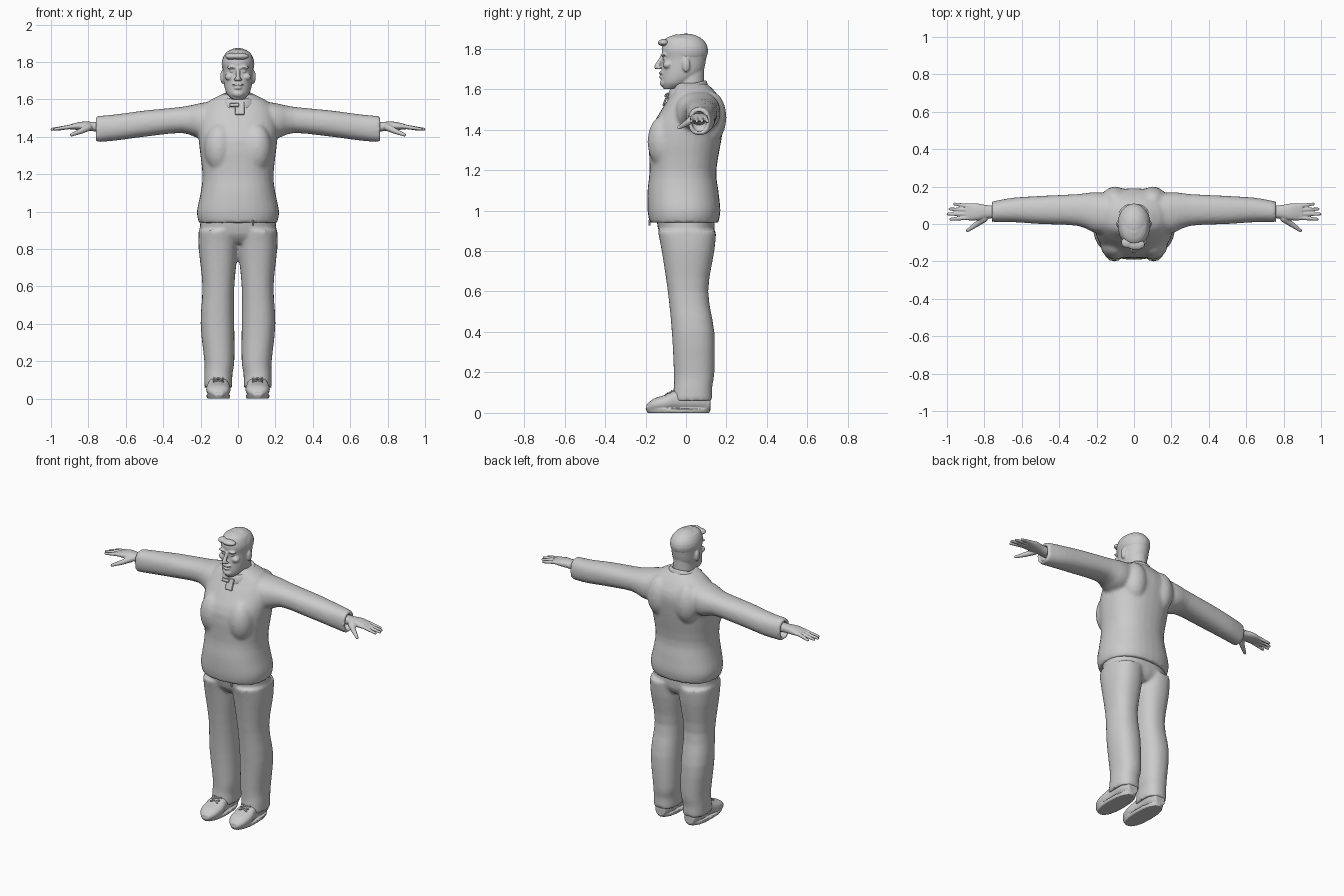
import bpy
import bmesh
import math
from mathutils import Matrix, Vector

start_cube = bpy.data.objects.get("Cube")
if start_cube:
    bpy.data.objects.remove(start_cube, do_unlink=True)

colour = (.6, .6, .6, 1)
grey = bpy.data.materials.new("plain grey")
grey.use_nodes = True
grey.diffuse_color = colour
grey.node_tree.nodes["Principled BSDF"].inputs["Base Color"].default_value = colour


def flowing(rows):
    """Add in-between sections along a smooth curve through the given ones."""
    padded = [rows[0], *rows, rows[-1]]
    result = []
    for before, start, end, after in zip(padded, padded[1:], padded[2:], padded[3:]):
        for t in (0, 1 / 3, 2 / 3):
            result.append([
                a + t / 2 * (b - p + t * (2 * p - 5 * a + 4 * b - q + t * (3 * (a - b) + q - p)))
                for p, a, b, q in zip(before, start, end, after)])
    return result + [list(rows[-1])]


def turned_in(rows, thickness, depth):
    """Fold the first section inwards to make an open cloth edge."""
    pos, low_a, high_a, low_b, high_b = rows[0]
    inner = [low_a + thickness, high_a - thickness, low_b + thickness, high_b - thickness]
    inside = pos + math.copysign(depth, rows[1][0] - pos)
    return [[inside, *inner], [pos, *inner], *rows]


def loft(bm, axis, rows, power=2.3, side=1, edge=0, shear=0, count=32):
    """Skin rounded sections; each row is (position, low, high, low, high)."""
    sections = flowing(rows)
    if edge:
        sections = turned_in(sections, edge, edge * 2)
    rings = []
    for pos, low_a, high_a, low_b, high_b in sections:
        ring = []
        for step in range(count):
            angle = math.tau * step / count
            across, along = math.cos(angle), math.sin(angle)
            across = math.copysign(abs(across) ** (2 / power), across)
            along = math.copysign(abs(along) ** (2 / power), along)
            u = (low_a + high_a + (high_a - low_a) * across) / 2
            v = (low_b + high_b + (high_b - low_b) * along) / 2
            x, y, z = {"x": (pos, u, v), "y": (u, pos, v), "z": (u, v, pos)}[axis]
            ring.append(bm.verts.new((side * x, y, z + shear * y)))
        rings.append(ring)
    for lower, upper in zip(rings, rings[1:]):
        for step in range(count):
            after = (step + 1) % count
            bm.faces.new((lower[step], lower[after], upper[after], upper[step]))
    bm.faces.new(rings[0][::-1])
    bm.faces.new(rings[-1])


def symmetric(rows):
    return [(height, -half, half, front, back) for height, half, front, back in rows]


def blob(bm, centre, radii):
    matrix = Matrix.Translation(centre) @ Matrix.Diagonal((*radii, 1))
    bmesh.ops.create_uvsphere(bm, u_segments=24, v_segments=12, radius=1, matrix=matrix)


def pair(bm, centre, radii):
    """Matching forms on both sides."""
    x, y, z = centre
    for mirrored in (x, -x):
        blob(bm, (mirrored, y, z), radii)


def limb(bm, points, radii):
    """Tapered tube with round joints."""
    points = [Vector(point) for point in points]
    for point, radius in zip(points, radii):
        blob(bm, point, [radius] * 3)
    for start, end, wide, narrow in zip(points, points[1:], radii, radii[1:]):
        turn = (end - start).to_track_quat("Z", "Y").to_matrix().to_4x4()
        bmesh.ops.create_cone(bm, cap_ends=True, segments=16, radius1=wide, radius2=narrow,
                              depth=(end - start).length,
                              matrix=Matrix.Translation((start + end) / 2) @ turn)


def finish(name, bm, voxel=0, smooth=0):
    """Make the object and, where asked, fuse its forms into one soft skin."""
    bmesh.ops.recalc_face_normals(bm, faces=bm.faces)
    mesh = bpy.data.meshes.new(name)
    bm.to_mesh(mesh)
    bm.free()
    mesh.materials.append(grey)
    mesh.shade_smooth()
    ob = bpy.data.objects.new(name, mesh)
    bpy.context.collection.objects.link(ob)
    if voxel:
        fuse = ob.modifiers.new("fuse", "REMESH")
        fuse.mode = "VOXEL"
        fuse.voxel_size = voxel
        fuse.use_smooth_shade = True
        relax = ob.modifiers.new("relax", "SMOOTH")
        relax.factor = .5
        relax.iterations = smooth
    return ob


def plate(name, centre, size, turn=0):
    bm = bmesh.new()
    matrix = Matrix.Translation(centre) @ Matrix.Rotation(turn, 4, "X") @ Matrix.Diagonal((*size, 1))
    bmesh.ops.create_cube(bm, size=1, matrix=matrix)
    ob = finish(name, bm)
    ob.data.shade_flat()
    bevel = ob.modifiers.new("soft edge", "BEVEL")
    bevel.width = min(size) / 4


# Jacket: body, sleeves, chest and shoulder blades
bm = bmesh.new()
loft(bm, "z", symmetric([
    (.94, .21, -.18, .16), (1, .22, -.19, .17), (1.1, .2, -.19, .16), (1.2, .19, -.18, .15),
    (1.38, .21, -.18, .18), (1.5, .21, -.12, .19), (1.58, .17, -.07, .15),
    (1.63, .08, -.05, .1)]), edge=.03)
for side in (1, -1):
    loft(bm, "x", [
        (.76, .01, .12, 1.37, 1.51), (.65, .01, .14, 1.38, 1.52), (.5, 0, .15, 1.4, 1.54),
        (.3, -.01, .16, 1.42, 1.56), (.2, -.05, .17, 1.39, 1.58), (.08, -.05, .15, 1.4, 1.6)],
        side=side, edge=.02)
pair(bm, (.1, -.11, 1.34), (.08, .08, .13))
pair(bm, (.1, .12, 1.46), (.08, .08, .13))
finish("jacket", bm, .01, 6)

# Standing collar, open zip flap and zip pull
bm = bmesh.new()
loft(bm, "z", symmetric([(1.62, .085, -.08, .1), (1.59, .1, -.09, .11), (1.55, .1, -.09, .12)]),
     shear=.25, edge=.015)
finish("collar", bm, .006, 4)
plate("collar_flap", (.01, -.1, 1.55), (.05, .01, .07), -.4)
plate("collar_tab", (-.02, -.1, 1.57), (.05, .01, .02), -.4)
plate("zip_pull", (.08, -.18, .94), (.01, .01, .03))

# Trousers: seat and two loose legs
bm = bmesh.new()
loft(bm, "z", symmetric([(.83, .15, -.09, .11), (.88, .2, -.13, .14), (.98, .2, -.15, .14)]))
for side in (1, -1):
    loft(bm, "z", [
        (.06, .03, .18, -.07, .13), (.13, .03, .18, -.06, .13), (.2, .02, .18, -.06, .14),
        (.4, .02, .2, -.07, .14), (.6, .02, .19, -.09, .11), (.8, 0, .21, -.12, .14),
        (.9, 0, .21, -.14, .15)], side=side, edge=.02)
finish("trousers", bm, .01, 4)

# Head: skull, neck, nose, lips and chin
bm = bmesh.new()
loft(bm, "z", symmetric([
    (1.6, .03, -.11, -.04), (1.63, .06, -.12, .02), (1.68, .075, -.12, .08),
    (1.75, .08, -.115, .1), (1.8, .085, -.12, .1), (1.85, .065, -.1, .07),
    (1.87, .02, -.05, .02)]), power=2.1)
loft(bm, "z", symmetric([(1.52, .07, -.05, .09), (1.7, .06, -.05, .09)]), power=2)
limb(bm, [(0, -.115, 1.765), (0, -.145, 1.71)], [.009, .013])
blob(bm, (0, -.12, 1.68), (.03, .015, .008))
blob(bm, (0, -.12, 1.66), (.02, .015, .008))
blob(bm, (0, -.11, 1.63), (.03, .02, .02))

# Brows, eyes, cheeks, nostrils and ears
pair(bm, (.033, -.11, 1.77), (.027, .016, .008))
pair(bm, (.032, -.104, 1.75), (.014, .012, .008))
pair(bm, (.045, -.09, 1.72), (.026, .024, .02))
pair(bm, (.013, -.133, 1.705), (.009, .012, .008))
pair(bm, (.083, 0, 1.72), (.012, .02, .036))
finish("head", bm, .005, 3)

# Hair: short cap with a swept front tuft
bm = bmesh.new()
blob(bm, (0, 0, 1.79), (.088, .11, .085))
blob(bm, (.01, -.11, 1.83), (.05, .03, .018))
blob(bm, (-.035, -.1, 1.83), (.035, .03, .018))
finish("hair", bm, .006, 3)

for side, label in ((1, "left"), (-1, "right")):
    # Hand: wrist and palm, fanned fingers and a dropped thumb
    bm = bmesh.new()
    loft(bm, "x", [(.7, .03, .1, 1.42, 1.48), (.78, .03, .1, 1.43, 1.48),
                   (.84, .02, .11, 1.435, 1.48), (.9, .02, .11, 1.44, 1.465)], side=side)
    for finger, reach in enumerate((.98, .995, .985, .96)):
        root, tip = .033 + finger * .021, .026 + finger * .027
        limb(bm, [(side * .885, root, 1.455), (side * reach, tip, 1.44)], [.012, .008])
    limb(bm, [(side * .8, .03, 1.45), (side * .84, 0, 1.43), (side * .89, -.035, 1.41)],
         [.02, .015, .009])
    finish(label + "_hand", bm, .004, 3)

    # Shoe upper and flat sole
    bm = bmesh.new()
    loft(bm, "y", [
        (-.195, .08, .13, .01, .04), (-.16, .05, .16, .01, .07), (-.1, .04, .17, .01, .09),
        (-.03, .05, .16, .01, .12), (.06, .05, .16, .01, .12), (.12, .07, .14, .01, .08)],
        side=side)
    loft(bm, "z", [(0, .045, .165, -.19, .115), (.02, .04, .17, -.2, .12)], side=side)
    finish(label + "_shoe", bm, .005, 2)

    # Crossed laces
    bm = bmesh.new()
    for row in range(3):
        y, z = -.1 + row * .02, .09 + row * .01
        for lean in (.025, -.025):
            middle = side * .105
            limb(bm, [(middle - lean, y, z), (middle, y + .01, z + .008),
                      (middle + lean, y + .02, z + .006)], [.004] * 3)
    finish(label + "_laces", bm)
